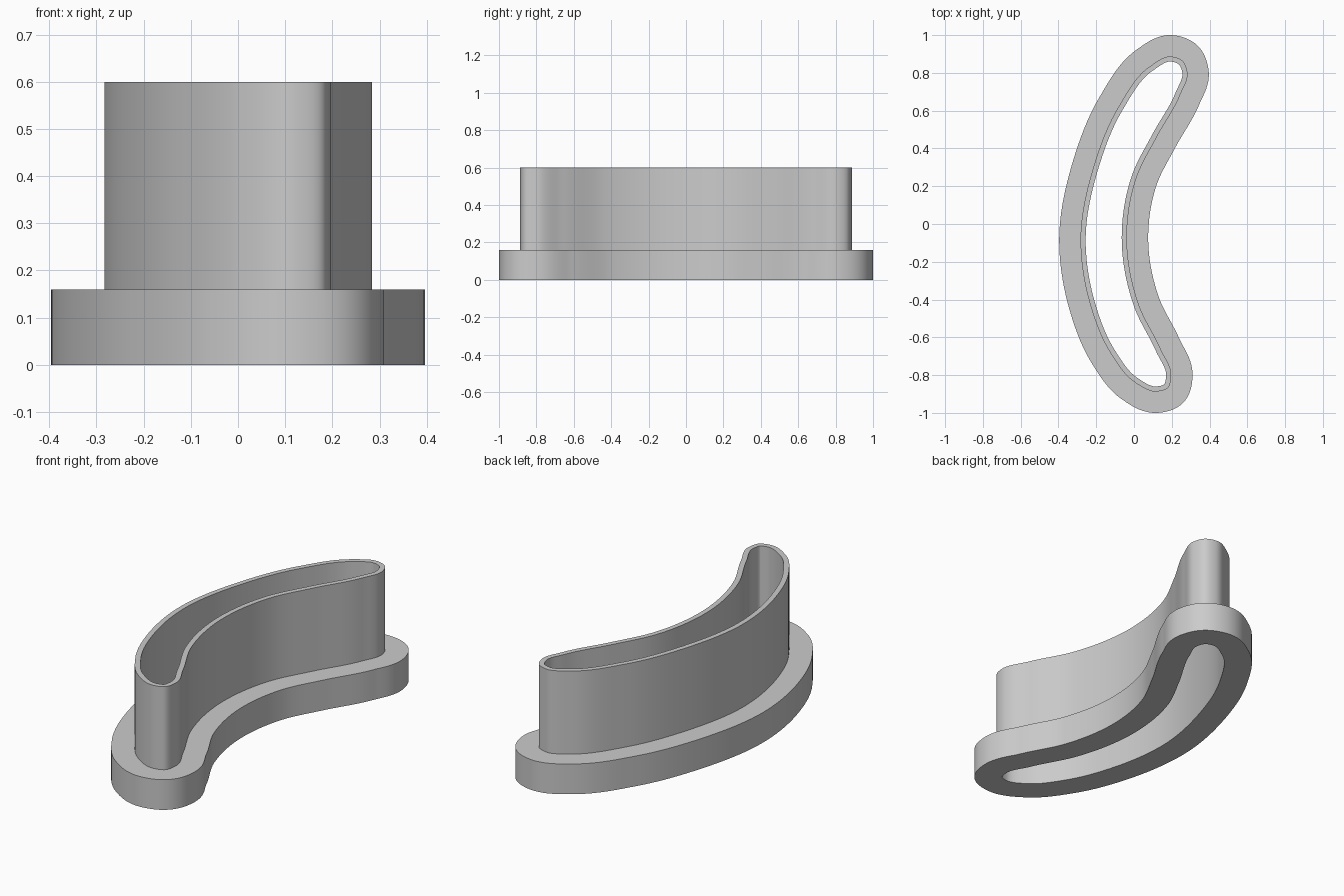
import bpy, bmesh
from mathutils import Vector
from mathutils.geometry import interpolate_bezier

cube = bpy.data.objects.get("Cube")
if cube:
    bpy.data.objects.remove(cube, do_unlink=True)

grey = bpy.data.materials.new("plain grey")
grey.use_nodes = True
colour = (0.6, 0.6, 0.6, 1)
grey.diffuse_color = colour
grey.node_tree.nodes["Principled BSDF"].inputs["Base Color"].default_value = colour

# Bean-shaped outline of the thin wall, counter-clockwise from the back tip
OUTLINE = [(.195, .887), (.085, .835), (-.085, .615), (-.212, .31), (-.283, -.08),
           (-.235, -.415), (-.126, -.68), (0, -.835), (.12, -.887), (.18, -.867),
           (.197, -.805), (.14, -.66), (.028, -.434), (-.038, -.07), (.015, .25),
           (.12, .46), (.245, .685), (.283, .8), (.257, .864)]
# Cross-section: outward offset from the outline, and height
SECTION = [(-.027, 0), (.113, 0), (.113, .16), (0, .16), (0, .6), (-.027, .6)]
STEPS = 10


def smooth_loop(points):
    """Closed smooth curve through the points, weighted by chord length."""
    pts = [Vector(p) for p in points]
    n = len(pts)
    tangents = []
    for i, p in enumerate(pts):
        a, b = p - pts[i - 1], pts[(i + 1) % n] - p
        la, lb = a.length, b.length
        tangents.append((a / la * lb + b / lb * la) / (la + lb))
    loop = []
    for i, p in enumerate(pts):
        q = pts[(i + 1) % n]
        reach = (q - p).length / 3
        curve = interpolate_bezier(p, p + tangents[i] * reach,
                                   q - tangents[(i + 1) % n] * reach, q, STEPS + 1)
        loop += [Vector(c[:2]) for c in curve[:-1]]
    return loop


def sweep(name, loop, section):
    """Carry the cross-section round the closed loop."""
    bm = bmesh.new()
    n, m = len(loop), len(section)
    rings = []
    for i, p in enumerate(loop):
        along = (loop[(i + 1) % n] - loop[i - 1]).normalized()
        out = Vector((along.y, -along.x))
        rings.append([bm.verts.new((*(p + out * d), z)) for d, z in section])
    for i in range(n):
        a, b = rings[i], rings[(i + 1) % n]
        for j in range(m):
            k = (j + 1) % m
            bm.faces.new((a[j], b[j], b[k], a[k]))
    bmesh.ops.recalc_face_normals(bm, faces=bm.faces)
    mesh = bpy.data.meshes.new(name)
    bm.to_mesh(mesh)
    bm.free()
    mesh.materials.append(grey)
    obj = bpy.data.objects.new(name, mesh)
    bpy.context.collection.objects.link(obj)
    return obj


# Hollow wall with a broad flange round its foot
body = sweep("flanged_wall", smooth_loop(OUTLINE), SECTION)
bpy.ops.object.select_all(action="DESELECT")
body.select_set(True)
bpy.context.view_layer.objects.active = body
bpy.ops.object.shade_smooth_by_angle(angle=0.6)
